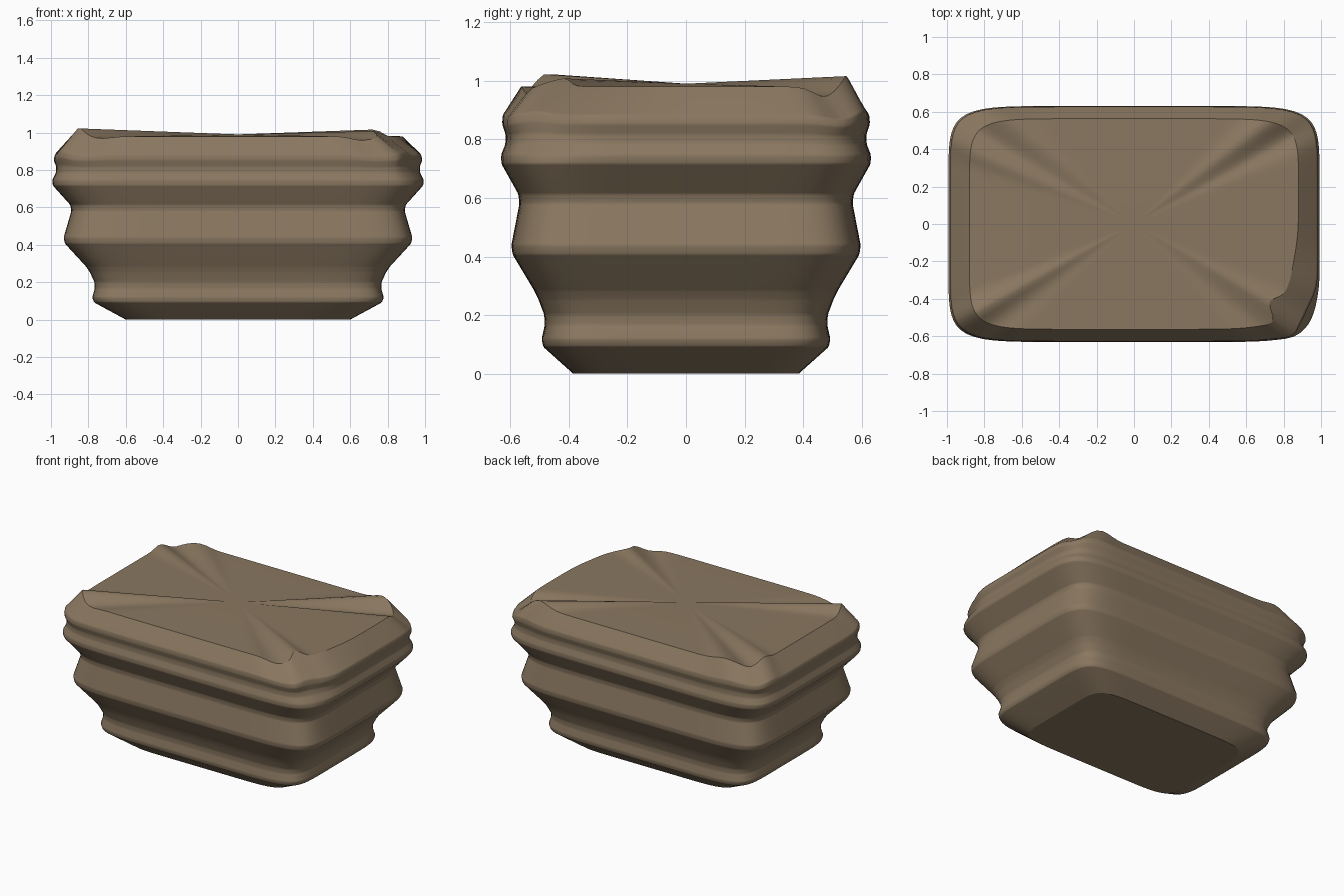
import bpy
import bmesh
from math import sin, cos, pi, exp, degrees
from mathutils import Vector

if "Cube" in bpy.data.objects:
    bpy.data.objects.remove(bpy.data.objects["Cube"], do_unlink=True)

SEGMENTS = 180
POWER = 8          # squareness of the rounded rectangle
CENTRE_Z = 0.99

# Half width, half depth and height of each fold, bottom to rim
profile = [
    (0.60, 0.385, 0.0), (0.785, 0.497, 0.10), (0.76, 0.478, 0.185),
    (0.80, 0.51, 0.27), (0.938, 0.60, 0.42), (0.885, 0.565, 0.60),
    (1.002, 0.638, 0.73), (0.965, 0.61, 0.80), (0.992, 0.634, 0.87),
    (0.88, 0.563, 0.98),
]

# Ridges and dips running to the rim corners: angle, width, lift
waves = [
    (50, 4, 0.036), (41, 4, -0.034),
    (128, 4, 0.02), (137, 3.5, -0.022), (145, 4, 0.02),
    (221, 4, 0.045), (229, 4, -0.012),
    (308, 4, -0.022), (318, 4, 0.028),
]


def bump(angle, centre, width):
    d = (angle - centre + 180) % 360 - 180
    return exp(-(d / width) ** 2)


def soften(points, cut):
    """Replace each inner profile point with a short chamfer."""
    out = [points[0]]
    for a, b, c in zip(points, points[1:], points[2:]):
        for other in (a, c):
            step = other - b
            out.append(b + step * min(0.25, cut / step.length))
    return out + [points[-1]]


def outline_point(row, i, is_rim):
    t = 2 * pi * i / SEGMENTS
    angle = degrees(t)
    c, s = cos(t), sin(t)
    r = (abs(c) ** POWER + abs(s) ** POWER) ** (-1 / POWER)
    # Worn corner fades in above the widest fold
    fade = max(0, min(1, (row.z - 0.66) / 0.2))
    r *= 1 - fade * (0.05 * bump(angle, 320, 9) - 0.02 * bump(angle, 312, 3))
    z = row.z
    lift = sum(h * bump(angle, a, w) for a, w, h in waves)
    z += lift * max(0, (row.z - 0.7) / 0.28) ** 2
    if is_rim:
        r *= 1 - 0.07 * bump(angle, 318, 4) - 0.04 * bump(angle, 330, 18)
    return Vector((row.x * r * c, row.y * r * s, z))


rows = soften(soften([Vector(p) for p in profile], 0.02), 0.006)
bm = bmesh.new()
rings = []
for row in rows:
    rings.append([bm.verts.new(outline_point(row, i, row is rows[-1]))
                  for i in range(SEGMENTS)])

# Folded sides
for low, high in zip(rings, rings[1:]):
    for i in range(SEGMENTS):
        j = (i + 1) % SEGMENTS
        bm.faces.new((low[i], low[j], high[j], high[i]))

# Flat base and creased top fan
bm.faces.new(list(reversed(rings[0])))
centre = bm.verts.new((0, 0, CENTRE_Z))
for i in range(SEGMENTS):
    bm.faces.new((rings[-1][i], rings[-1][(i + 1) % SEGMENTS], centre))

for face in bm.faces:
    face.smooth = True
for ring in (rings[0], rings[-1]):
    for i in range(SEGMENTS):
        bm.edges.get((ring[i], ring[(i + 1) % SEGMENTS])).smooth = False

mesh = bpy.data.meshes.new("folded_body")
bm.to_mesh(mesh)
bm.free()
body = bpy.data.objects.new("folded_body", mesh)
bpy.context.collection.objects.link(body)

normals = body.modifiers.new("even_shading", 'WEIGHTED_NORMAL')
normals.keep_sharp = True

# Single brown material
colour = (0.255, 0.187, 0.118, 1)
brown = bpy.data.materials.new("dull_brown")
brown.use_nodes = True
brown.diffuse_color = colour
brown.node_tree.nodes["Principled BSDF"].inputs["Base Color"].default_value = colour
mesh.materials.append(brown)
